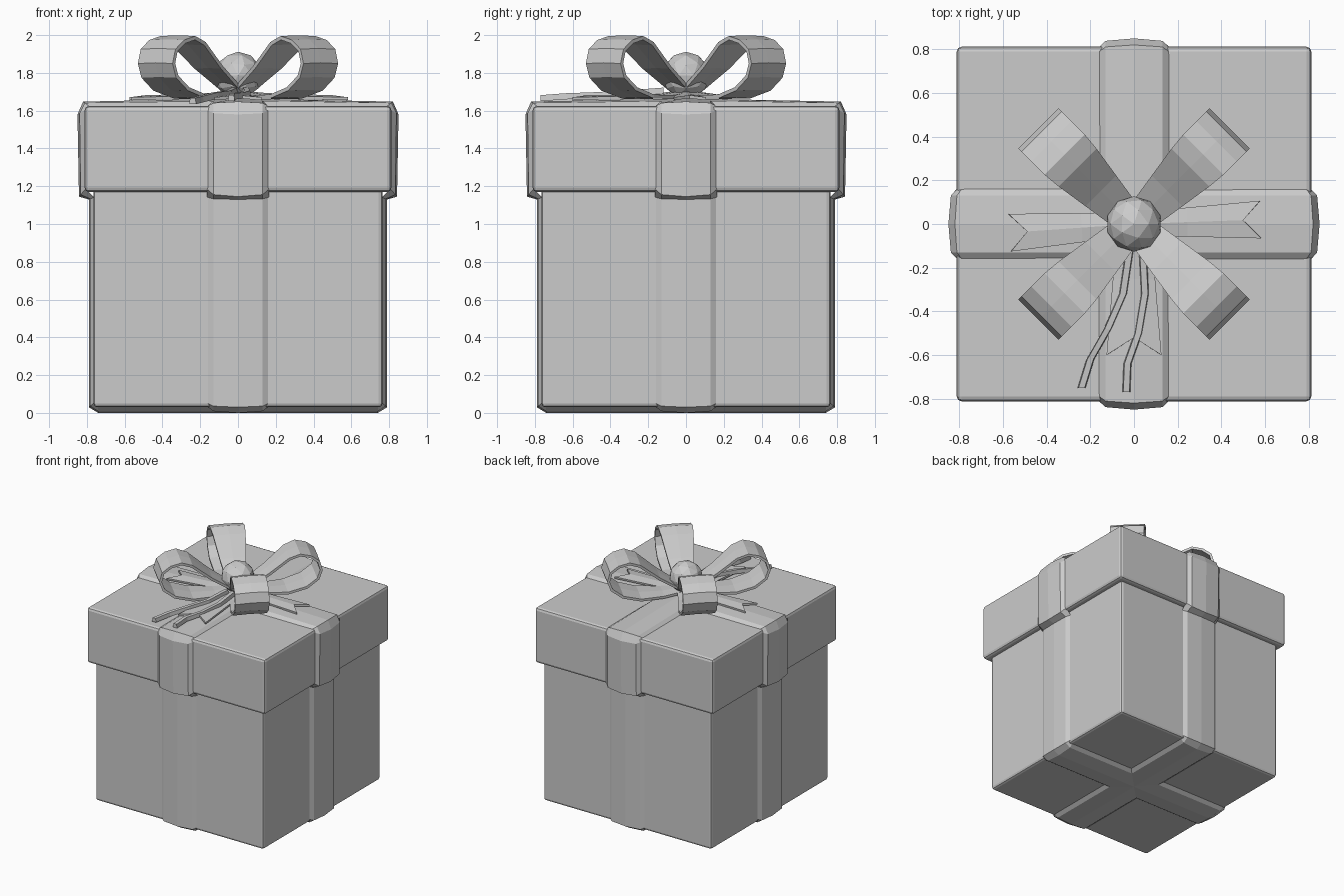
import bpy, bmesh, math
from mathutils import Matrix, Vector

if "Cube" in bpy.data.objects:
    bpy.data.objects.remove(bpy.data.objects["Cube"])

paper = bpy.data.materials.new("light grey")
paper.diffuse_color = (0.6, 0.6, 0.6, 1)
paper.use_nodes = True
paper.node_tree.nodes["Principled BSDF"].inputs["Base Color"].default_value = paper.diffuse_color


def finish(name, bm, rot=0.0):
    """Turn a bmesh into a named flat-shaded object, rotated about z."""
    bmesh.ops.rotate(bm, verts=bm.verts, cent=(0, 0, 0), matrix=Matrix.Rotation(rot, 3, 'Z'))
    bmesh.ops.recalc_face_normals(bm, faces=bm.faces)
    mesh = bpy.data.meshes.new(name)
    bm.to_mesh(mesh)
    bm.free()
    mesh.materials.append(paper)
    obj = bpy.data.objects.new(name, mesh)
    bpy.context.collection.objects.link(obj)
    return obj


def box(name, half, z0, z1, bevel):
    bm = bmesh.new()
    bmesh.ops.create_cube(bm, size=1)
    for v in bm.verts:
        v.co = Vector((v.co.x * 2 * half, v.co.y * 2 * half, z0 + (v.co.z + 0.5) * (z1 - z0)))
    obj = finish(name, bm)
    mod = obj.modifiers.new("soft edge", 'BEVEL')
    mod.width, mod.segments = bevel, 2
    return obj


def skin(rows, closed=False):
    """Join equal-length rows of points with quads."""
    bm = bmesh.new()
    grid = [[bm.verts.new(p) for p in row] for row in rows]
    for i in range(len(grid) if closed else len(grid) - 1):
        a, b = grid[i], grid[(i + 1) % len(grid)]
        for j in range(len(a) - 1):
            bm.faces.new((a[j], b[j], b[j + 1], a[j + 1]))
    return bm


def thicken(obj, amount):
    mod = obj.modifiers.new("thickness", 'SOLIDIFY')
    mod.thickness, mod.offset = amount, 0


# Box and lid
box("box_body", 0.765, 0.03, 1.19, 0.02)
box("box_lid", 0.812, 1.17, 1.625, 0.022)

# Domed ribbon wrapped around the box: (surface point, crown point) pairs
half = [((0.74, 0.03), (0.74, 0.0)), ((0.765, 0.05), (0.79, 0.03)),
        ((0.765, 1.14), (0.79, 1.13)), ((0.812, 1.18), (0.842, 1.145)),
        ((0.812, 1.60), (0.85, 1.58)), ((0.79, 1.625), (0.82, 1.648))]
mid_low, mid_top = ((0, 0.03), (0, 0.0)), ((0, 1.625), (0, 1.665))
left = [((-a[0], a[1]), (-b[0], b[1])) for a, b in reversed(half)]
wrap = [mid_low] + half + [mid_top] + left
section = [(-0.165, -0.15), (-0.13, 0.7), (0, 1), (0.13, 0.7), (0.165, -0.15)]
for name, rot in (("ribbon_side_to_side", 0), ("ribbon_front_to_back", math.pi / 2)):
    rows = [[(a[0] + (b[0] - a[0]) * h, v, a[1] + (b[1] - a[1]) * h) for v, h in section]
            for a, b in wrap]
    finish(name, skin(rows, closed=True), rot)

# Four bow loops on the diagonals
loop = [(0.03, 1.69), (0.18, 1.672), (0.36, 1.675), (0.5, 1.715), (0.585, 1.78), (0.61, 1.85),
        (0.59, 1.92), (0.53, 1.965), (0.45, 1.985), (0.37, 1.955), (0.22, 1.83), (0.03, 1.70)]
for i in range(4):
    rows = []
    for r, z in loop:
        w = 0.065 + 0.065 * min(1, r / 0.42)
        rows.append([(r, -w, z), (r, 0, z + 0.004), (r, w, z)])
    thicken(finish(f"bow_loop_{i + 1}", skin(rows), math.radians(45 + 90 * i)), 0.02)

# Knot
bm = bmesh.new()
bmesh.ops.create_icosphere(bm, subdivisions=2, radius=0.127,
                           matrix=Matrix.Translation((0, 0, 1.785)))
finish("bow_knot", bm)

# Swallow-tailed ribbon ends lying on the lid
for name, angle, length, w in (("tail_left", 184, 0.57, 0.085), ("tail_right", 2, 0.58, 0.085),
                               ("tail_front", 270, 0.60, 0.125)):
    rows = []
    for t, z in ((0.05, 1.69), (0.25, 1.68), (0.42, 1.675), (1, 1.668)):
        r = length * t
        mid = min(r, length - 0.08)
        k = w * (0.6 + 0.4 * t)
        rows.append([(r, -k, z - 0.005), (mid, 0, z + 0.006), (r, k, z - 0.005)])
    thicken(finish(name, skin(rows), math.radians(angle)), 0.016)

# Two thin curling strands hanging to the front
strands = {"strand_left": [(-0.02, -0.12, 1.71), (-0.05, -0.32, 1.695), (-0.12, -0.48, 1.685),
                           (-0.2, -0.62, 1.665), (-0.24, -0.75, 1.655)],
           "strand_right": [(0.04, -0.12, 1.71), (0.05, -0.32, 1.695), (0.02, -0.5, 1.685),
                            (-0.03, -0.64, 1.68), (-0.035, -0.77, 1.67)]}
for name, path in strands.items():
    rows = []
    for x, y, z in path:
        ring = [(x - 0.018, y, z - 0.02), (x - 0.014, y, z + 0.012),
                (x + 0.014, y, z + 0.012), (x + 0.018, y, z - 0.02)]
        rows.append(ring + ring[:1])
    bm = skin(rows)
    bmesh.ops.remove_doubles(bm, verts=bm.verts, dist=0.0001)
    bmesh.ops.holes_fill(bm, edges=bm.edges, sides=4)
    finish(name, bm)
